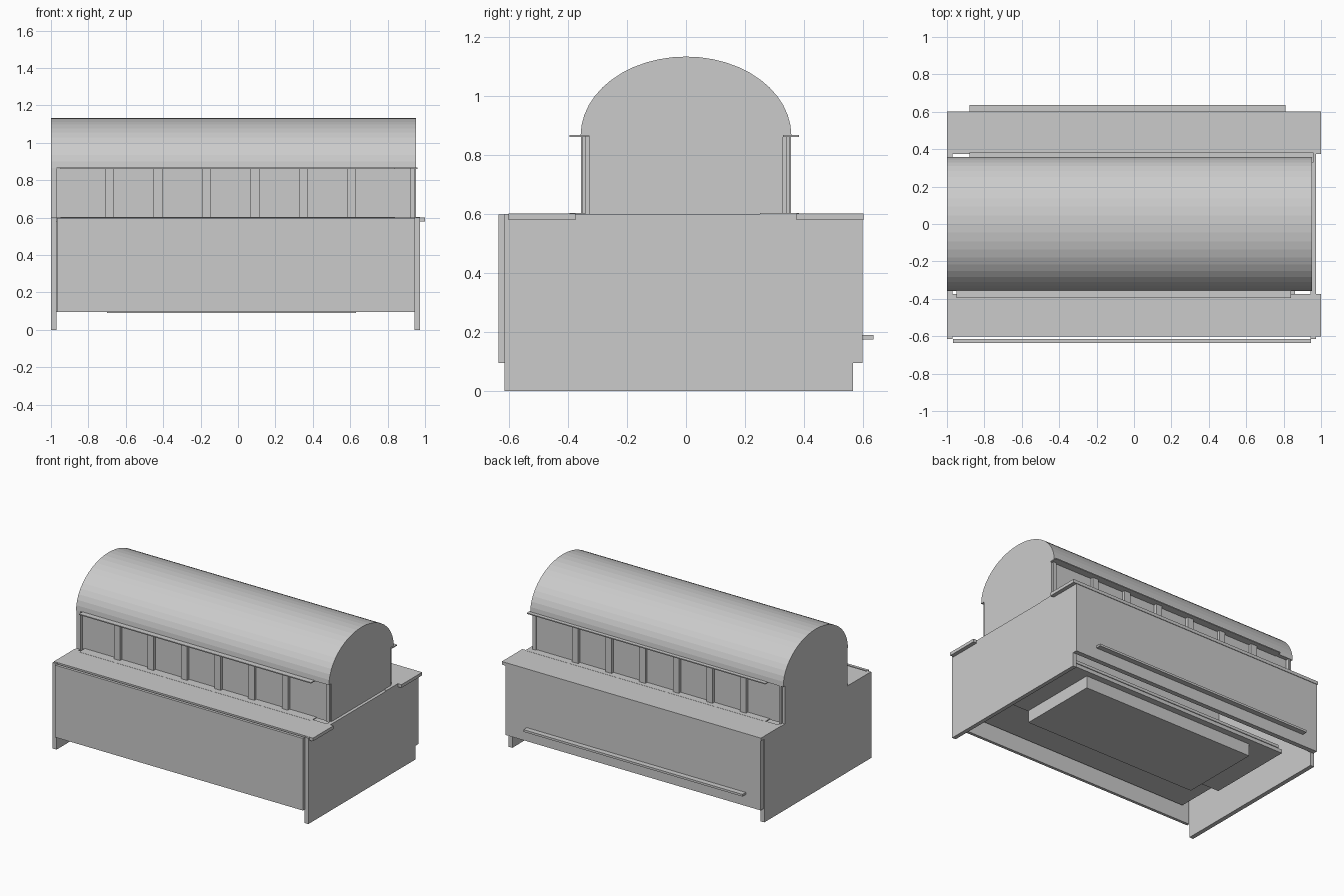
import bpy, bmesh, math

if "Cube" in bpy.data.objects:
    bpy.data.objects.remove(bpy.data.objects["Cube"])

def mesh_object(name, bm):
    bmesh.ops.recalc_face_normals(bm, faces=bm.faces)
    me = bpy.data.meshes.new(name)
    bm.to_mesh(me)
    bm.free()
    ob = bpy.data.objects.new(name, me)
    bpy.context.collection.objects.link(ob)
    return ob

def box(name, x, y, z):
    bm = bmesh.new()
    bmesh.ops.create_cube(bm, size=1)
    for v in bm.verts:
        for i, (a, b) in enumerate((x, y, z)):
            v.co[i] = a if v.co[i] < 0 else b
    return mesh_object(name, bm)

# lower body panels
box("left_end_panel", (-1, -0.97), (-0.615, 0.565), (0, 0.6))
box("right_end_panel", (0.945, 0.973), (-0.615, 0.565), (0, 0.6))
box("front_panel", (-0.968, 0.947), (-0.635, -0.615), (0.095, 0.598))
box("back_panel", (-0.995, 0.973), (0.565, 0.598), (0.095, 0.598))
box("back_rail", (-0.88, 0.81), (0.598, 0.635), (0.175, 0.19))

# floor and the chassis tray beneath it
box("floor", (-0.9, 0.86), (-0.6, 0.34), (0.2, 0.22))
box("floor_plate", (-0.93, 0.9), (-0.285, 0.335), (0.175, 0.2))
box("chassis_tray", (-0.70, 0.63), (-0.28, 0.29), (0.09, 0.176))

# flat lower roofs, window sills and eaves on both sides
for side, s in (("front", -1), ("back", 1)):
    def span(a, b):
        return tuple(sorted((s * a, s * b)))
    xr = (-0.95, 0.84) if s < 0 else (-0.88, 0.96)
    edge = 0.395 if s < 0 else 0.383
    box(side + "_lower_roof", (-1, 1), span(0.375, 0.602), (0.58, 0.602))
    box(side + "_sill", xr, span(0.328, edge), (0.596, 0.603))
    box(side + "_eave", xr, span(0.328, edge), (0.861, 0.868))
    # window wall with posts standing proud of it
    box(side + "_window_wall", (-0.97, 0.92), span(0.326, 0.332), (0.596, 0.864))
    for i in range(6):
        x = -0.71 + i * 0.259
        box(f"{side}_window_post_{i + 1}", (x, x + 0.047),
            span(0.33, 0.353), (0.602, 0.862))
    box(side + "_left_corner_post", (-0.98, -0.967), span(0.326, 0.355), (0.596, 0.864))
    box(side + "_right_corner_post", (0.92, 0.945), span(0.326, 0.342), (0.596, 0.864))

box("right_sill_strip", (0.945, 0.973), (0.25, 0.38), (0.597, 0.603))

# upper end walls
box("left_upper_end", (-1, -0.97), (-0.353, 0.338), (0.595, 0.866))
box("right_upper_end", (0.92, 0.952), (-0.328, 0.328), (0.595, 0.866))

# barrel roof
bm = bmesh.new()
N = 24
profile = [bm.verts.new((-1, 0.357 * math.cos(math.pi * i / N),
                         0.865 + 0.268 * math.sin(math.pi * i / N)))
           for i in range(N + 1)]
face = bm.faces.new(profile)
ext = bmesh.ops.extrude_face_region(bm, geom=[face], use_keep_orig=True)
bmesh.ops.translate(bm, vec=(1.952, 0, 0),
                    verts=[g for g in ext["geom"] if isinstance(g, bmesh.types.BMVert)])
mesh_object("barrel_roof", bm)
